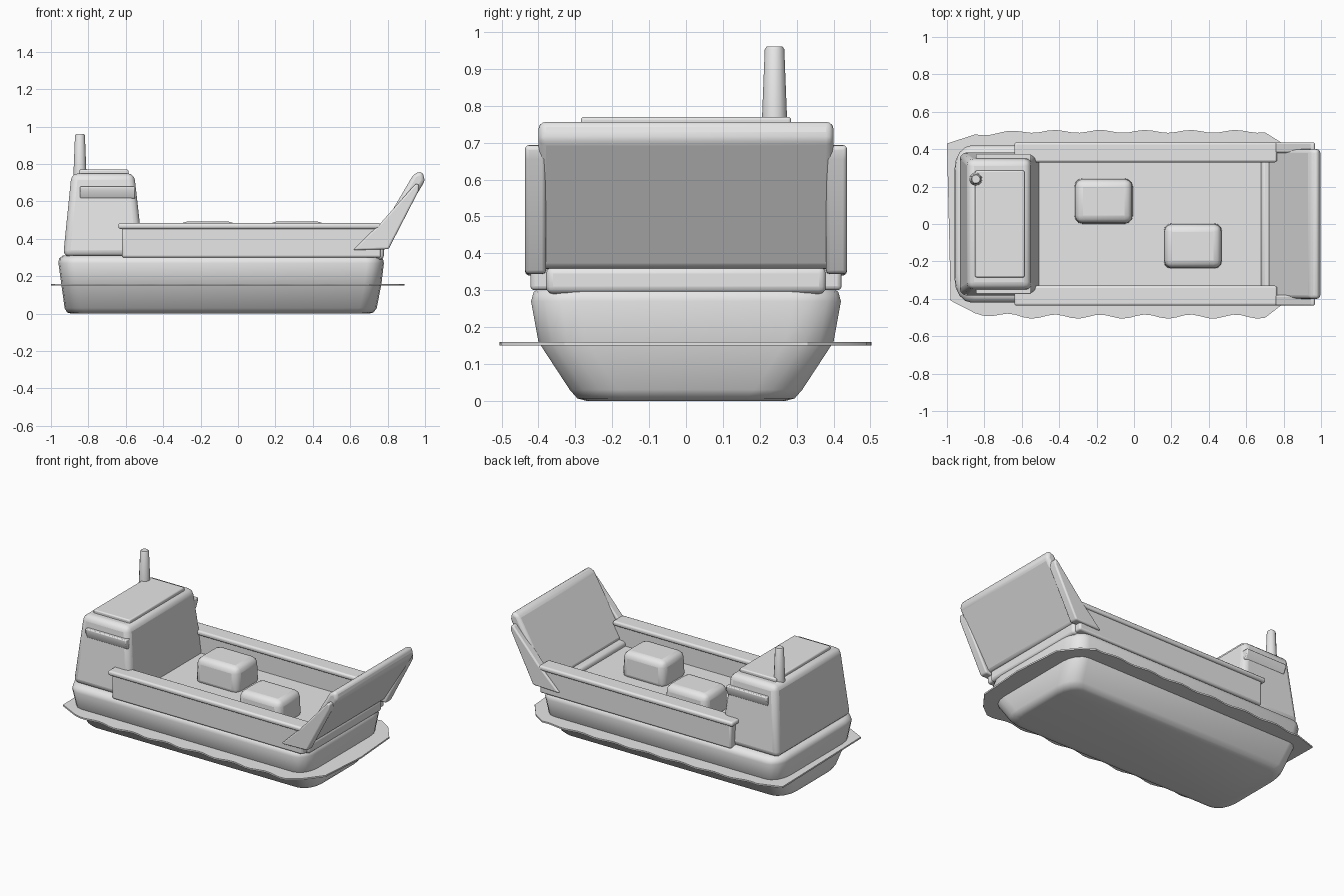
import bpy, bmesh, math
from mathutils import Vector

cube = bpy.data.objects.get("Cube")
if cube:
    bpy.data.objects.remove(cube, do_unlink=True)

grey = bpy.data.materials.new("light_grey")
grey.use_nodes = True
COLOUR = (0.8, 0.8, 0.8, 1)
grey.diffuse_color = COLOUR
grey.node_tree.nodes["Principled BSDF"].inputs["Base Color"].default_value = COLOUR


def loft(name, rings, bevel=0.0, segments=3, angle=40):
    """Skin a stack of equal-length rings, cap both ends, then round the edges."""
    bm = bmesh.new()
    loops = [[bm.verts.new(p) for p in ring] for ring in rings]
    n = len(loops[0])
    for a, b in zip(loops, loops[1:]):
        for i in range(n):
            j = (i + 1) % n
            bm.faces.new((a[i], a[j], b[j], b[i]))
    bm.faces.new(loops[0])
    bm.faces.new(loops[-1])
    bmesh.ops.recalc_face_normals(bm, faces=bm.faces)
    mesh = bpy.data.meshes.new(name)
    bm.to_mesh(mesh)
    bm.free()
    mesh.materials.append(grey)
    obj = bpy.data.objects.new(name, mesh)
    bpy.context.collection.objects.link(obj)
    if bevel:
        mod = obj.modifiers.new("rounded_edges", "BEVEL")
        mod.width, mod.segments = bevel, segments
        mod.limit_method = "ANGLE"
        mod.angle_limit = math.radians(25)
    bpy.ops.object.select_all(action="DESELECT")
    obj.select_set(True)
    bpy.context.view_layer.objects.active = obj
    bpy.ops.object.shade_smooth_by_angle(angle=math.radians(angle))
    return obj


def rect(x0, x1, y0, y1, z):
    return [(x0, y0, z), (x1, y0, z), (x1, y1, z), (x0, y1, z)]


def box(name, x, y, z, bevel=0.0, taper=0.0):
    t = taper
    return loft(name, [rect(x[0], x[1], y[0], y[1], z[0]),
                       rect(x[0] + t, x[1] - t, y[0] + t, y[1] - t, z[1])], bevel)


def prism(name, profile, y0, y1, bevel=0.0):
    """Extrude a side profile (x, z) across the width."""
    return loft(name, [[(x, y, z) for x, z in profile] for y in (y0, y1)], bevel)


def rounded(x0, x1, hy, z, rx, ry, steps=4):
    """Rounded rectangle with elliptical corners."""
    ring = []
    for k, (sx, sy) in enumerate(((1, 1), (-1, 1), (-1, -1), (1, -1))):
        cx = x1 - rx if sx > 0 else x0 + rx
        for i in range(steps + 1):
            a = math.pi / 2 * (k + i / steps)
            ring.append((cx + rx * math.cos(a), sy * (hy - ry) + ry * math.sin(a), z))
    return ring


# Hull, from keel to deck edge: height, half width, stern, bow
sections = [(0, 0.27, -0.89, 0.70), (0.007, 0.295, -0.915, 0.725),
            (0.03, 0.315, -0.927, 0.742), (0.16, 0.40, -0.945, 0.767),
            (0.27, 0.42, -0.96, 0.78), (0.295, 0.413, -0.957, 0.775),
            (0.312, 0.39, -0.935, 0.755)]
loft("hull", [rounded(a, b, hy, z, 0.09, 0.13) for z, hy, a, b in sections], angle=50)

# Cargo deck and the sill at its bow end
box("cargo_deck", (-0.56, 0.72), (-0.36, 0.36), (0.29, 0.335))
box("bow_sill", (0.68, 0.78), (-0.38, 0.38), (0.29, 0.365), 0.02)

# Tapered cabin with a roof plate
loft("cabin", [rect(-0.935, -0.505, -0.385, 0.385, 0.305),
               rect(-0.89, -0.555, -0.345, 0.345, 0.75)], 0.035)
box("cabin_roof_plate", (-0.85, -0.585), (-0.285, 0.285), (0.74, 0.77), 0.008)

# Exhaust stack
circle = [2 * math.pi * i / 12 for i in range(12)]
loft("exhaust_stack", [[(-0.845 + r * math.cos(a), 0.24 + r * math.sin(a), z) for a in circle]
                       for r, z in ((0.035, 0.74), (0.0265, 0.953), (0.022, 0.96))])

# Side walls, rails, ramp wings and cabin visors, one of each per side
for s, side in ((1, "left"), (-1, "right")):
    box(side + "_side_wall", (-0.62, 0.765), sorted((s * 0.345, s * 0.422)), (0.30, 0.465), 0.012)
    box(side + "_rail", (-0.64, 0.765), sorted((s * 0.33, s * 0.436)), (0.453, 0.484), 0.012)
    prism(side + "_ramp_wing",
          [(0.615, 0.34), (0.765, 0.487), (0.95, 0.695), (0.968, 0.69), (0.965, 0.655),
           (0.805, 0.345)], s * 0.38, s * 0.436, 0.012)
    loft(side + "_cabin_visor",
         [[(x, s * y, z) for y, z in ((0.33, 0.68), (0.374, 0.68), (0.374, 0.655), (0.356, 0.615),
                                     (0.33, 0.615))] for x in (-0.845, -0.55)], 0.006, 2)

# Raised bow ramp
prism("bow_ramp", [(0.715, 0.365), (0.94, 0.748), (0.985, 0.762), (1.0, 0.71), (0.782, 0.355)],
      -0.40, 0.40, 0.02)

# Cargo crates
for i, (x, y) in enumerate(((-0.162, 0.122), (0.315, -0.118))):
    box("cargo_crate_%d" % (i + 1), (x - 0.157, x + 0.157), (y - 0.122, y + 0.122),
        (0.31, 0.492), 0.04, 0.006)

# Thin water sheet with rippled long edges
count = 36
far, near = [], []
for i in range(count + 1):
    x = -0.85 + 1.55 * i / count
    ripple = 0.011 * math.sin(x * 26)
    swell = 0.478 + 0.017 * min(1, (x + 0.85) * 4)
    far.append((x, swell + 0.7 * ripple))
    near.append((x, -swell + ripple))
bow = [(0.78, 0.44), (0.865, 0.33), (0.89, 0.0), (0.865, -0.33), (0.78, -0.44)]
outline = far + bow + near[::-1] + [(-0.98, -0.41), (-1.0, 0.43)]
loft("water_sheet", [[(x, y, z) for x, y in outline] for z in (0.15, 0.16)], angle=30)
